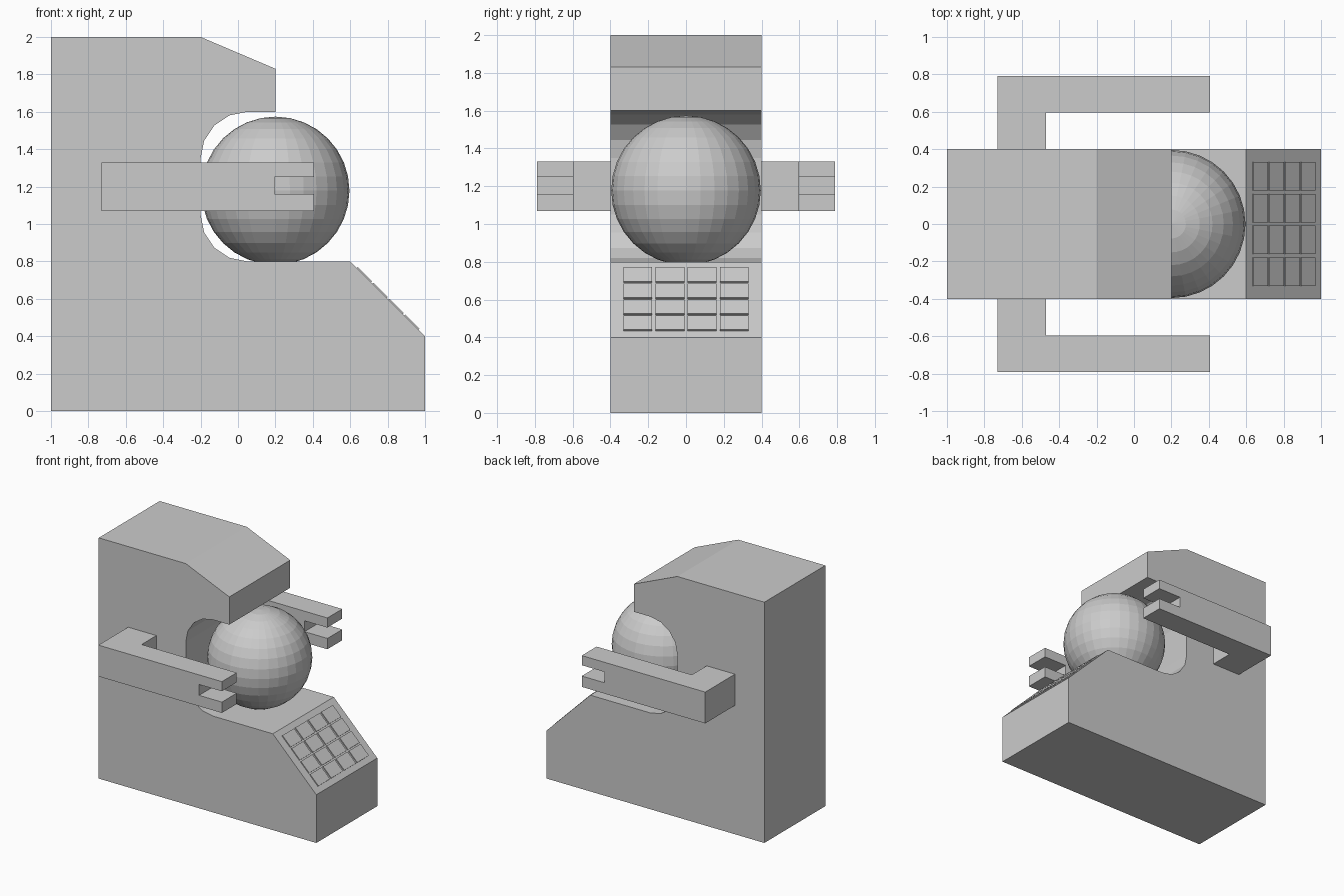
import bpy, bmesh, math
from mathutils import Matrix, Vector

cube = bpy.data.objects.get("Cube")
if cube:
    bpy.data.objects.remove(cube, do_unlink=True)

GREY = (0.6, 0.6, 0.6, 1)
grey = bpy.data.materials.new("light_grey")
grey.use_nodes = True
grey.diffuse_color = GREY
grey.node_tree.nodes["Principled BSDF"].inputs["Base Color"].default_value = GREY


def add_object(name, bm):
    bmesh.ops.recalc_face_normals(bm, faces=bm.faces)
    mesh = bpy.data.meshes.new(name)
    bm.to_mesh(mesh)
    bm.free()
    mesh.materials.append(grey)
    obj = bpy.data.objects.new(name, mesh)
    bpy.context.collection.objects.link(obj)
    return obj


def extrude_profile(name, points, start, offset):
    """Extrude a closed outline, mapped to 3D by start, along offset."""
    bm = bmesh.new()
    face = bm.faces.new([bm.verts.new(start(*p)) for p in points])
    ext = bmesh.ops.extrude_face_region(bm, geom=[face])["geom"]
    verts = [v for v in ext if isinstance(v, bmesh.types.BMVert)]
    bmesh.ops.translate(bm, verts=verts, vec=offset)
    return add_object(name, bm)


def arc(cx, cz, radius, first, last, steps=4):
    angles = [math.radians(first + (last - first) * i / steps) for i in range(steps + 1)]
    return [(cx + radius * math.cos(a), cz + radius * math.sin(a)) for a in angles]


# Body: side outline with a rounded recess for the ball and a sloping panel
HALF = 0.4
outline = [(-1, 0), (1, 0), (1, 0.4), (0.6, 0.8)]
outline += arc(0.05, 1.05, 0.25, 270, 180)
outline += arc(0.05, 1.35, 0.25, 180, 90)
outline += [(0.2, 1.6), (0.2, 1.83), (-0.2, 2), (-1, 2)]
extrude_profile("body", outline, lambda x, z: (x, -HALF, z), (0, 2 * HALF, 0))

# Ball resting in the recess
bm = bmesh.new()
bmesh.ops.create_uvsphere(bm, u_segments=32, v_segments=16, radius=0.396,
                          matrix=Matrix.Translation((0.2, 0, 1.178)))
add_object("ball", bm)

# Keypad: four by four raised keys on the slope
bm = bmesh.new()
tilt = Matrix.Rotation(math.radians(45), 4, "Y")
for row in range(4):
    for column in range(4):
        local = Vector(((row - 1.5) * 0.12, (column - 1.5) * 0.17, 0))
        place = Matrix.Translation((0.8, 0, 0.6)) @ tilt @ Matrix.Translation(local)
        bmesh.ops.create_cube(bm, size=1, matrix=place @ Matrix.Diagonal((0.108, 0.152, 0.016, 1)))
add_object("keypad_keys", bm)

# Arms: bent bars with a slotted gripper at the end
BOTTOM, TOP = 1.07, 1.33
SLOT_LOW, SLOT_HIGH = 1.16, 1.25
gripper = [(-0.73, BOTTOM), (0.405, BOTTOM), (0.405, SLOT_LOW), (0.195, SLOT_LOW),
           (0.195, SLOT_HIGH), (0.405, SLOT_HIGH), (0.405, TOP), (-0.73, TOP)]
shoulder = [(-0.73, BOTTOM), (-0.47, BOTTOM), (-0.47, TOP), (-0.73, TOP)]
for side, label in ((-1, "right"), (1, "left")):
    extrude_profile(label + "_arm", gripper,
                    lambda x, z: (x, side * 0.595, z), (0, side * 0.195, 0))
    extrude_profile(label + "_shoulder", shoulder,
                    lambda x, z: (x, side * HALF, z), (0, side * 0.195, 0))
